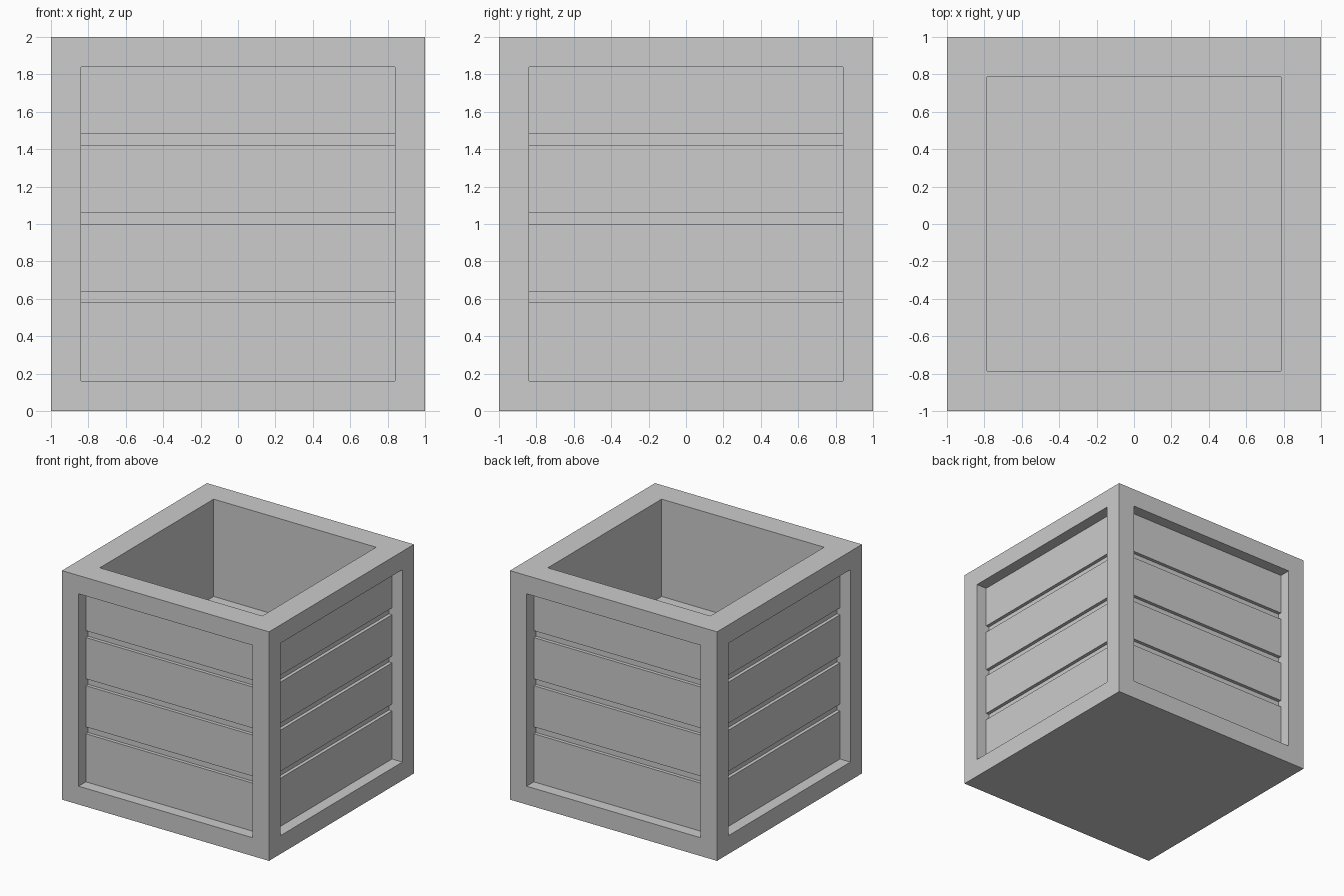
import bpy, bmesh
from mathutils import Vector

if "Cube" in bpy.data.objects:
    bpy.data.objects.remove(bpy.data.objects["Cube"], do_unlink=True)

BORDER = 0.16       # width of the frame around each side
RECESS = 0.10       # depth of the planks behind the frame
GROOVE = 0.03       # depth of the gaps between planks
GAPS = [(0.58, 0.64), (1.0, 1.06), (1.42, 1.48)]
RIM = 0.215         # width of the top rim
CAVITY = 0.85       # depth of the open top

grey = bpy.data.materials.new("light_grey")
grey.use_nodes = True
grey.diffuse_color = (0.604, 0.604, 0.604, 1)
grey.node_tree.nodes["Principled BSDF"].inputs["Base Color"].default_value = grey.diffuse_color


def sink(bm, faces, border, depth):
    """Inset each face by a border, then push it straight in."""
    if border:
        bmesh.ops.inset_individual(bm, faces=faces, thickness=border, depth=0,
                                   use_even_offset=True)
    bmesh.ops.inset_individual(bm, faces=faces, thickness=0, depth=-depth)


bm = bmesh.new()
bmesh.ops.create_cube(bm, size=2)
bmesh.ops.translate(bm, verts=bm.verts, vec=(0, 0, 1))
bm.normal_update()

# framed side panels and the open top
sides = [f for f in bm.faces if abs(f.normal.z) < 0.5]
top = [f for f in bm.faces if f.normal.z > 0.5]
sink(bm, sides, BORDER, RECESS)
sink(bm, top, RIM, CAVITY)
bm.normal_update()


def panel_faces():
    """Faces lying on the four recessed panels."""
    found = []
    for f in bm.faces:
        c, n = f.calc_center_median(), f.normal
        if abs(n.z) < 0.5 and abs(c.dot(n) - (1 - RECESS)) < 0.001:
            found.append(f)
    return found


# split the panels into planks and gaps
for z in [h for gap in GAPS for h in gap]:
    faces = panel_faces()
    geom = set(faces)
    for f in faces:
        geom.update(f.edges)
        geom.update(f.verts)
    bmesh.ops.bisect_plane(bm, geom=list(geom), dist=0.0001,
                           plane_co=Vector((0, 0, z)), plane_no=Vector((0, 0, 1)))
bm.normal_update()

# sink the gaps between planks
gaps = [f for f in panel_faces()
        if any(lo < f.calc_center_median().z < hi for lo, hi in GAPS)]
sink(bm, gaps, 0, GROOVE)
bmesh.ops.recalc_face_normals(bm, faces=bm.faces)

mesh = bpy.data.meshes.new("crate")
bm.to_mesh(mesh)
bm.free()
mesh.materials.append(grey)
crate = bpy.data.objects.new("open_crate", mesh)
bpy.context.collection.objects.link(crate)
